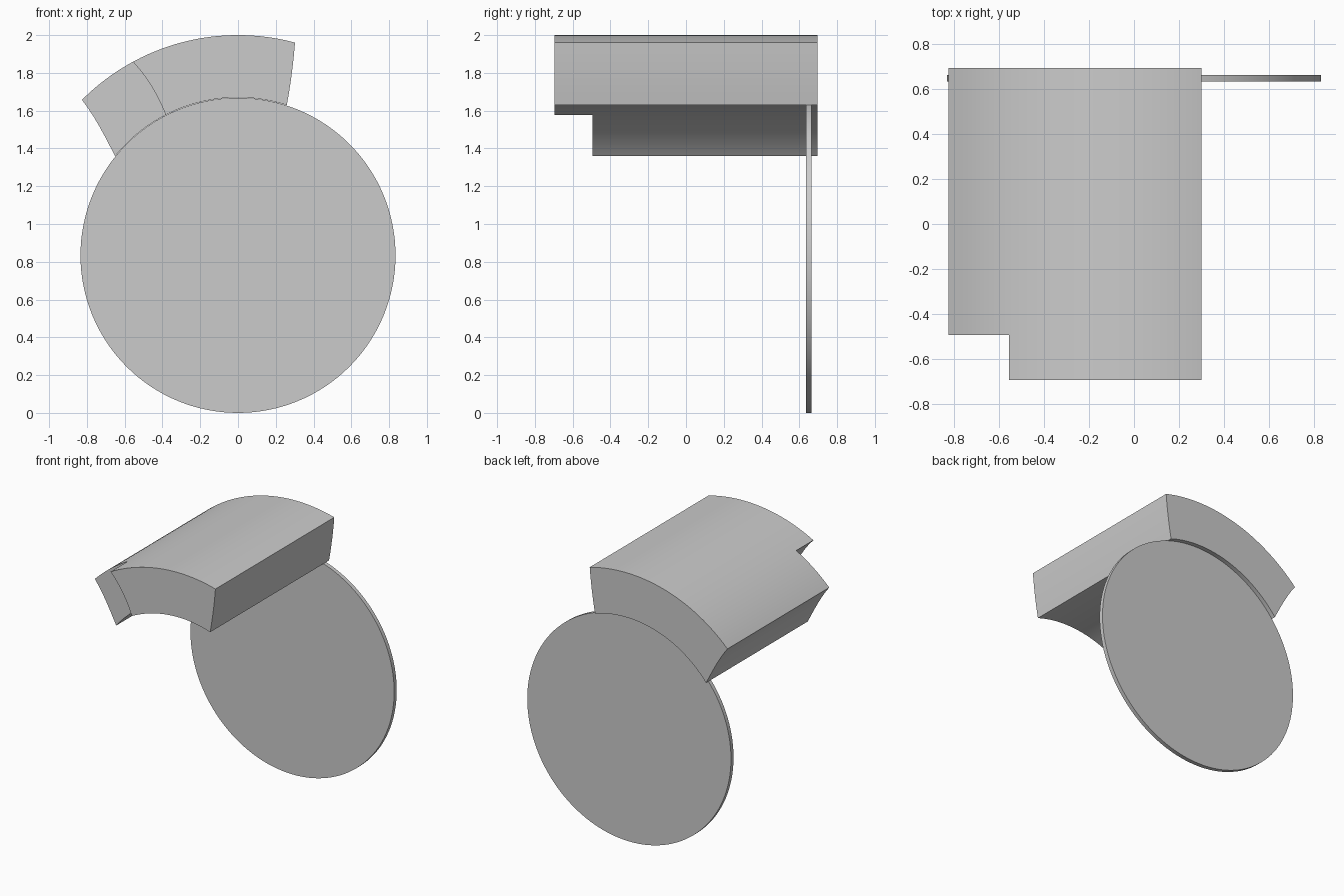
import bpy, bmesh, math

if "Cube" in bpy.data.objects:
    bpy.data.objects.remove(bpy.data.objects["Cube"])

CZ = 0.834          # height of the common axis
R_IN, R_OUT = 0.836, 1.166
NR, N_TAB, N_MAIN = 6, 16, 36
YS = [-0.695, -0.495, 0.695]

# Edge stations in degrees from vertical: (outer angle, inner angle, bow)
END = (-45.1, -51.1, 1.0)
STEP = (-28.5, -27.2, 0.8)
RIGHT = (15.0, 18.0, 0.0)


def blend(a, b, n, start):
    return [tuple(p + (q - p) * i / n for p, q in zip(a, b)) for i in range(start, n + 1)]


def finish(bm, name):
    bmesh.ops.recalc_face_normals(bm, faces=bm.faces)
    mesh = bpy.data.meshes.new(name)
    bm.to_mesh(mesh)
    bm.free()
    obj = bpy.data.objects.new(name, mesh)
    bpy.context.collection.objects.link(obj)
    bpy.context.view_layer.objects.active = obj
    obj.select_set(True)
    bpy.ops.object.shade_smooth_by_angle(angle=math.radians(25))
    obj.select_set(False)


# Curved shell: a grid of cells, keeping only faces with no neighbour
stations = blend(END, STEP, N_TAB, 0) + blend(STEP, RIGHT, N_MAIN, 1)
cells = {(i, j, k) for i in range(len(stations) - 1) for j in range(NR) for k in range(2)
         if not (k == 0 and i < N_TAB)}
bm = bmesh.new()
verts = {}


def vert(key):
    if key not in verts:
        i, j, k = key
        outer, inner, bow = stations[i]
        t = j / NR
        a = math.radians(inner + (outer - inner) * t + bow * 4 * t * (1 - t))
        r = R_IN + (R_OUT - R_IN) * t
        verts[key] = bm.verts.new((r * math.sin(a), YS[k], CZ + r * math.cos(a)))
    return verts[key]


for cell in sorted(cells):
    for axis in range(3):
        for side in (0, 1):
            near = list(cell)
            near[axis] += 2 * side - 1
            if tuple(near) in cells:
                continue
            quad = []
            for du, dv in ((0, 0), (1, 0), (1, 1), (0, 1)):
                key = list(cell)
                key[axis] += side
                key[(axis + 1) % 3] += du
                key[(axis + 2) % 3] += dv
                quad.append(vert(tuple(key)))
            bm.faces.new(quad)
finish(bm, "curved_shell")

# Thin round disc near the back
bm = bmesh.new()
rings = []
for y in (0.635, 0.665):
    rings.append([bm.verts.new((0.834 * math.sin(2 * math.pi * i / 128), y,
                                CZ + 0.834 * math.cos(2 * math.pi * i / 128)))
                  for i in range(128)])
    bm.faces.new(rings[-1])
for i in range(128):
    n = (i + 1) % 128
    bm.faces.new((rings[0][i], rings[0][n], rings[1][n], rings[1][i]))
finish(bm, "round_disc")
